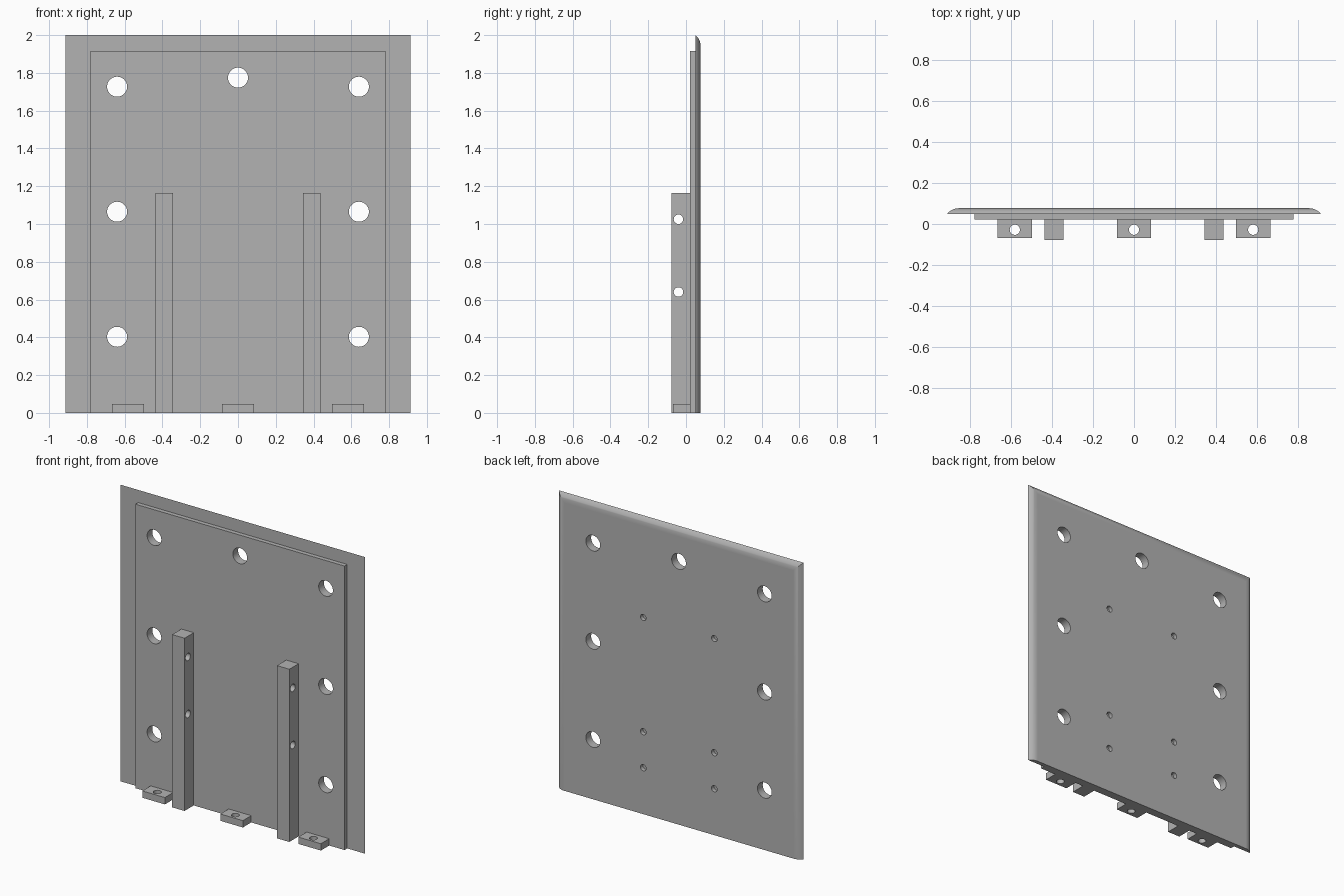
import bpy, bmesh, math
from mathutils import Matrix, Vector

cube = bpy.data.objects.get("Cube")
if cube:
    bpy.data.objects.remove(cube, do_unlink=True)

grey = bpy.data.materials.new("plain grey")
grey.use_nodes = True
colour = (0.45, 0.45, 0.45, 1)
grey.diffuse_color = colour
grey.node_tree.nodes["Principled BSDF"].inputs["Base Color"].default_value = colour

# Depth layers, front to back
BAR_FRONT, TAB_FRONT, PANEL_FRONT, PLATE_FRONT, BACK = -0.077, -0.068, 0.021, 0.05, 0.077
HALF_W, HEIGHT = 0.912, 2.0


def make_object(name, bm):
    bmesh.ops.recalc_face_normals(bm, faces=bm.faces)
    mesh = bpy.data.meshes.new(name)
    bm.to_mesh(mesh)
    bm.free()
    mesh.materials.append(grey)
    obj = bpy.data.objects.new(name, mesh)
    bpy.context.collection.objects.link(obj)
    return obj


def box(name, x0, x1, y0, y1, z0, z1):
    bm = bmesh.new()
    bmesh.ops.create_cube(bm, size=1)
    bmesh.ops.scale(bm, vec=(x1 - x0, y1 - y0, z1 - z0), verts=bm.verts)
    bmesh.ops.translate(bm, vec=((x0 + x1) / 2, (y0 + y1) / 2, (z0 + z1) / 2), verts=bm.verts)
    return make_object(name, bm)


def drill(obj, holes, axis):
    """Cut round holes, given as (centre, radius), along one axis."""
    turn = Vector((0, 0, 1)).rotation_difference(Vector(axis)).to_matrix().to_4x4()
    bm = bmesh.new()
    for centre, radius in holes:
        bmesh.ops.create_cone(bm, cap_ends=True, segments=40, radius1=radius, radius2=radius,
                              depth=0.3, matrix=Matrix.Translation(centre) @ turn)
    cutter = make_object("hole_cutter", bm)
    cutter.hide_render = True
    mod = obj.modifiers.new("holes", 'BOOLEAN')
    mod.operation, mod.solver, mod.object = 'DIFFERENCE', 'EXACT', cutter
    bpy.context.view_layer.update()
    graph = bpy.context.evaluated_depsgraph_get()
    cut_mesh = bpy.data.meshes.new_from_object(obj.evaluated_get(graph))
    obj.modifiers.clear()
    obj.data = cut_mesh
    bpy.data.objects.remove(cutter, do_unlink=True)


def shade(obj):
    bpy.ops.object.select_all(action='DESELECT')
    obj.select_set(True)
    bpy.context.view_layer.objects.active = obj
    bpy.ops.object.shade_smooth_by_angle(angle=math.radians(30))
    # Keep the large flat faces flat
    for face in obj.data.polygons:
        if face.area > 0.1:
            face.use_smooth = False


# Back plate: stacked outlines round off the rear side and top edges
bevel, thick, steps = 0.056, BACK - PLATE_FRONT, 10
radius = (bevel ** 2 + thick ** 2) / (2 * thick)
sweep = math.asin(bevel / radius)
bm = bmesh.new()
rings = []
for i in range(steps + 1):
    a = sweep * (1 - i / steps)
    inset = bevel - radius * math.sin(a)
    y = BACK - radius * (1 - math.cos(a))
    w, top = HALF_W - inset, HEIGHT - inset
    rings.append([bm.verts.new(p) for p in ((-w, y, 0), (w, y, 0), (w, y, top), (-w, y, top))])
for low, high in zip(rings, rings[1:]):
    for j in range(1, 4):
        k = (j + 1) % 4
        bm.faces.new((low[j], low[k], high[k], high[j]))
bm.faces.new(rings[0])
bm.faces.new(rings[-1])
bm.faces.new([r[0] for r in rings] + [r[1] for r in reversed(rings)])
back_plate = make_object("back_plate", bm)

# Front panel
front_panel = box("front_panel", -0.78, 0.78, PANEL_FRONT, PLATE_FRONT, 0, 1.915)

# Large through holes, and small blind holes in the back plate only
big = [((s * 0.64, 0.05, z), 0.053) for s in (-1, 1) for z in (0.403, 1.065, 1.727)]
big.append(((0, 0.05, 1.775), 0.053))
small = [((s * 0.265, 0.05, z), 0.021) for s in (-1, 1) for z in (0.313, 0.556, 1.326)]
drill(back_plate, big + small, (0, 1, 0))
drill(front_panel, big, (0, 1, 0))
shade(back_plate)
shade(front_panel)

# Upright bars with cross holes
for side, s in (("right", -1), ("left", 1)):
    x = s * 0.391
    bar = box(side + "_upright_bar", x - 0.046, x + 0.046, BAR_FRONT, PANEL_FRONT, 0, 1.165)
    drill(bar, [((x, -0.04, z), 0.025) for z in (0.64, 1.025)], (1, 0, 0))
    shade(bar)

# Bottom mounting tabs with upright holes
for side, x in (("right", -0.582), ("middle", 0), ("left", 0.582)):
    tab = box(side + "_mounting_tab", x - 0.084, x + 0.084, TAB_FRONT, PANEL_FRONT, 0, 0.046)
    drill(tab, [((x, -0.028, 0.02), 0.025)], (0, 0, 1))
    shade(tab)
